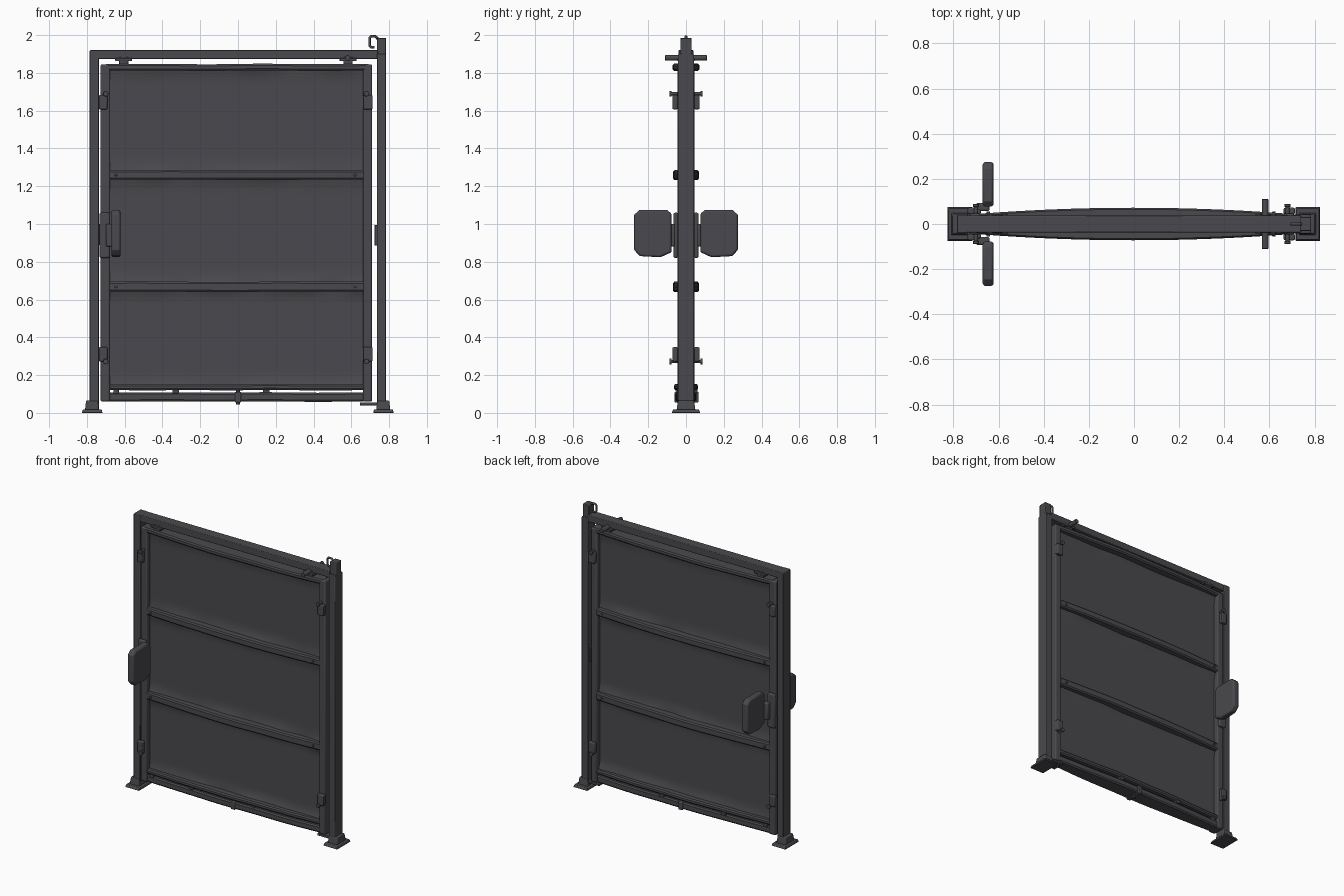
import bpy, bmesh, math
from mathutils import Vector, noise

if "Cube" in bpy.data.objects:
    bpy.data.objects.remove(bpy.data.objects["Cube"])


def material(name, rgb):
    m = bpy.data.materials.new(name)
    m.diffuse_color = (*rgb, 1)
    m.use_nodes = True
    m.node_tree.nodes["Principled BSDF"].inputs["Base Color"].default_value = m.diffuse_color
    return m


STEEL = material("dark grey", (0.068, 0.066, 0.074))


def finish(name, bm, bevel=0.0):
    bmesh.ops.recalc_face_normals(bm, faces=bm.faces)
    me = bpy.data.meshes.new(name)
    bm.to_mesh(me)
    bm.free()
    ob = bpy.data.objects.new(name, me)
    bpy.context.collection.objects.link(ob)
    me.materials.append(STEEL)
    if bevel:
        b = ob.modifiers.new("bevel", 'BEVEL')
        b.width, b.segments, b.limit_method = bevel, 2, 'ANGLE'
    bpy.ops.object.select_all(action='DESELECT')
    ob.select_set(True)
    bpy.context.view_layer.objects.active = ob
    bpy.ops.object.shade_smooth_by_angle(angle=math.radians(35))
    return ob


def box(name, x0, x1, y0, y1, z0, z1, bevel=0.004, top=1.0):
    """Box from its limits; 'top' scales the upper face."""
    bm = bmesh.new()
    bmesh.ops.create_cube(bm, size=1)
    for v in bm.verts:
        k = top if v.co.z > 0 else 1
        v.co = Vector(((x0 + x1) / 2 + v.co.x * k * (x1 - x0),
                       (y0 + y1) / 2 + v.co.y * k * (y1 - y0),
                       (z0 + z1) / 2 + v.co.z * (z1 - z0)))
    return finish(name, bm, bevel)


def cyl(name, a, b, r, sides=12):
    a, b = Vector(a), Vector(b)
    bm = bmesh.new()
    bmesh.ops.create_cone(bm, cap_ends=True, segments=sides, radius1=r, radius2=r, depth=(b - a).length)
    q = Vector((0, 0, 1)).rotation_difference(b - a)
    for v in bm.verts:
        v.co = q @ v.co + (a + b) / 2
    return finish(name, bm, 0.002)


def tube(name, pts, r):
    cu = bpy.data.curves.new(name, 'CURVE')
    cu.dimensions, cu.bevel_depth, cu.use_fill_caps = '3D', r, True
    sp = cu.splines.new('POLY')
    sp.points.add(len(pts) - 1)
    for p, c in zip(sp.points, pts):
        p.co = (*c, 1)
    cu.materials.append(STEEL)
    ob = bpy.data.objects.new(name, cu)
    bpy.context.collection.objects.link(ob)


def bow(x):
    return max(0.0, 1 - (x / 0.69) ** 2)


def bowed_rail(name, x0, x1, z0, z1, y0, swell):
    """Rail whose front and back swell outward toward the middle."""
    bm = bmesh.new()
    n, rings = 28, []
    h = (z1 - z0) / 2
    for i in range(n + 1):
        x = x0 + (x1 - x0) * i / n
        y = y0 + swell * bow(x)
        zc = (z0 + z1) / 2 + 0.004 * noise.noise((x * 3, z0 * 7, 0)) * bow(x)
        prof = [(-y + .007, -h), (y - .007, -h), (y, -h + .009), (y, h - .009),
                (y - .007, h), (-y + .007, h), (-y, h - .009), (-y, -h + .009)]
        rings.append([bm.verts.new((x, p, zc + q)) for p, q in prof])
    for a, b in zip(rings, rings[1:]):
        for j in range(8):
            bm.faces.new((a[j], a[(j + 1) % 8], b[(j + 1) % 8], b[j]))
    bm.faces.new(rings[0])
    bm.faces.new(rings[-1])
    return finish(name, bm)


def sheet(name, x0, x1, z0, z1, s):
    """Deeply recessed sheet, lightly dented where it meets the rails."""
    bm = bmesh.new()
    nx, nz = 48, 24
    g = []
    for j in range(nz + 1):
        row = []
        for i in range(nx + 1):
            u, w = i / nx, j / nz
            x, z = x0 + u * (x1 - x0), z0 + w * (z1 - z0)
            edge = min(1, min(w, 1 - w) * 7)
            flare = (1 - edge) ** 2 * (0.014 + 0.012 * noise.noise((x * 5, z * 9, s)))
            row.append(bm.verts.new((x, s * (0.010 + flare), z)))
        g.append(row)
    for j in range(nz):
        for i in range(nx):
            bm.faces.new((g[j][i], g[j][i + 1], g[j + 1][i + 1], g[j + 1][i]))
    ob = finish(name, bm)
    # make sure the sheet faces outward
    if ob.data.polygons[nx * nz // 2].normal.y * s < 0:
        ob.data.flip_normals()


# Outer frame: posts, header, feet
box("left_post", -0.785, -0.737, -0.04, 0.04, 0.02, 1.92)
box("right_post", 0.735, 0.784, -0.042, 0.042, 0.02, 1.90)
box("right_post_top", 0.735, 0.784, -0.03, 0.03, 1.89, 1.985)
box("header_beam", -0.785, 0.74, -0.037, 0.037, 1.873, 1.92)
for nm, cx in (("left", -0.772), ("right", 0.77)):
    box(nm + "_foot_plate", cx - .055, cx + .055, -0.076, 0.076, 0, 0.018, 0.003, 0.9)
    box(nm + "_foot_socket", cx - .038, cx + .036, -0.05, 0.05, 0.014, 0.065, 0.005, 0.85)

# Gate frame: stiles and bowed rails
box("gate_left_stile", -0.728, -0.677, -0.046, 0.046, 0.06, 1.845, 0.008)
box("gate_right_stile", 0.662, 0.710, -0.046, 0.046, 0.06, 1.845, 0.008)
bowed_rail("gate_top_rail", -0.70, 0.69, 1.812, 1.847, 0.045, 0.027)
bowed_rail("upper_cross_rail", -0.68, 0.665, 1.235, 1.285, 0.045, 0.025)
bowed_rail("lower_cross_rail", -0.68, 0.665, 0.642, 0.695, 0.045, 0.025)
bowed_rail("panel_bottom_rail", -0.68, 0.665, 0.12, 0.152, 0.042, 0.022)
bowed_rail("gate_bottom_bar", -0.70, 0.665, 0.060, 0.108, 0.038, 0.018)

# Sheet panels on both sides, bolts on the cross rails
for s, side in ((-1, "front"), (1, "back")):
    for nm, z0, z1 in (("top", 1.275, 1.82), ("middle", 0.685, 1.245), ("bottom", 0.145, 0.652)):
        sheet(f"{side}_{nm}_sheet", -0.682, 0.667, z0, z1, s)
    for z in (1.26, 0.668):
        for x in (-0.645, 0.62):
            cyl(side + "_rail_bolt", (x, s * .04, z), (x, s * .056, z), 0.008, 8)

    # Hinge clasps with pegs at the four corners
    for x0, x1, px in ((-0.737, -0.692, -0.70), (0.663, 0.713, 0.68)):
        for z, pz in ((1.645, 1.69), (0.31, 0.272)):
            box(side + "_clasp", x0, x1, s * .058 - .014, s * .058 + .014, z - .038, z + .038, 0.006)
            cyl(side + "_clasp_peg", (px, s * .04, pz), (px, s * .084, pz), 0.009, 10)
            cyl(side + "_peg_head", (px, s * .076, pz), (px, s * .088, pz), 0.015, 10)

    # Push paddle and its mounting plate
    box(side + "_handle_plate", -0.733, -0.678, s * .054 - .012, s * .054 + .012, 0.82, 1.06, 0.008)
    box(side + "_handle_arm", -0.70, -0.640, s * .075 - .018, s * .075 + .018, 0.88, 1.0, 0.008)
    bm = bmesh.new()
    outline = [(.078, .85), (.078, 1.055), (.100, 1.075), (.245, 1.075), (.274, 1.05),
               (.274, .862), (.245, .83), (.135, .824)]
    layers = []
    for x, k in ((-.670, .93), (-.662, 1), (-.630, 1), (-.622, .93)):
        layers.append([bm.verts.new((x, s * (.176 + (y - .176) * k), .95 + (z - .95) * k)) for y, z in outline])
    for a, b in zip(layers, layers[1:]):
        for j in range(8):
            bm.faces.new((a[j], a[(j + 1) % 8], b[(j + 1) % 8], b[j]))
    bm.faces.new(layers[0])
    bm.faces.new(layers[-1])
    finish(side + "_push_paddle", bm, 0.003)

# Top fittings: cross pin, hanger brackets, hook
cyl("top_cross_pin", (.581, -.11, 1.879), (.581, .11, 1.879), 0.015)
for x in (-0.605, 0.583):
    box("hanger_bracket", x - .024, x + .024, -.04, .04, 1.84, 1.885)
    box("hanger_flange", x - .045, x + .045, -.045, .045, 1.862, 1.878, 0.003)
tube("top_hook", [(.75, 0, 1.96), (.737, 0, 1.985), (.728, 0, 1.993), (.705, 0, 1.993), (.697, 0, 1.985),
                  (.697, 0, 1.945), (.705, 0, 1.936), (.722, 0, 1.936)], 0.007)

# Lower fittings: drop knob, pins, bottom pivot plate, side latch
cyl("bottom_drop_bolt", (0, 0, .045), (0, 0, .125), 0.011)
box("bottom_bolt_collar", -.016, .016, -.060, .066, .055, .112, 0.005)
for x in (-0.33, 0.15):
    box("spacer_pin", x - .018, x + .018, -.05, .06, .103, .125, 0.003)
box("bottom_spacer_left", -.66, -.63, -.04, .04, .1, .125, 0.003)
box("bottom_pivot_plate", .645, .75, -.042, .042, .04, .056, 0.003)
box("right_latch", .722, .742, -.025, .025, .885, .995, 0.004)
box("left_latch", -.745, -.72, -.03, .03, .89, 1.0, 0.004)
